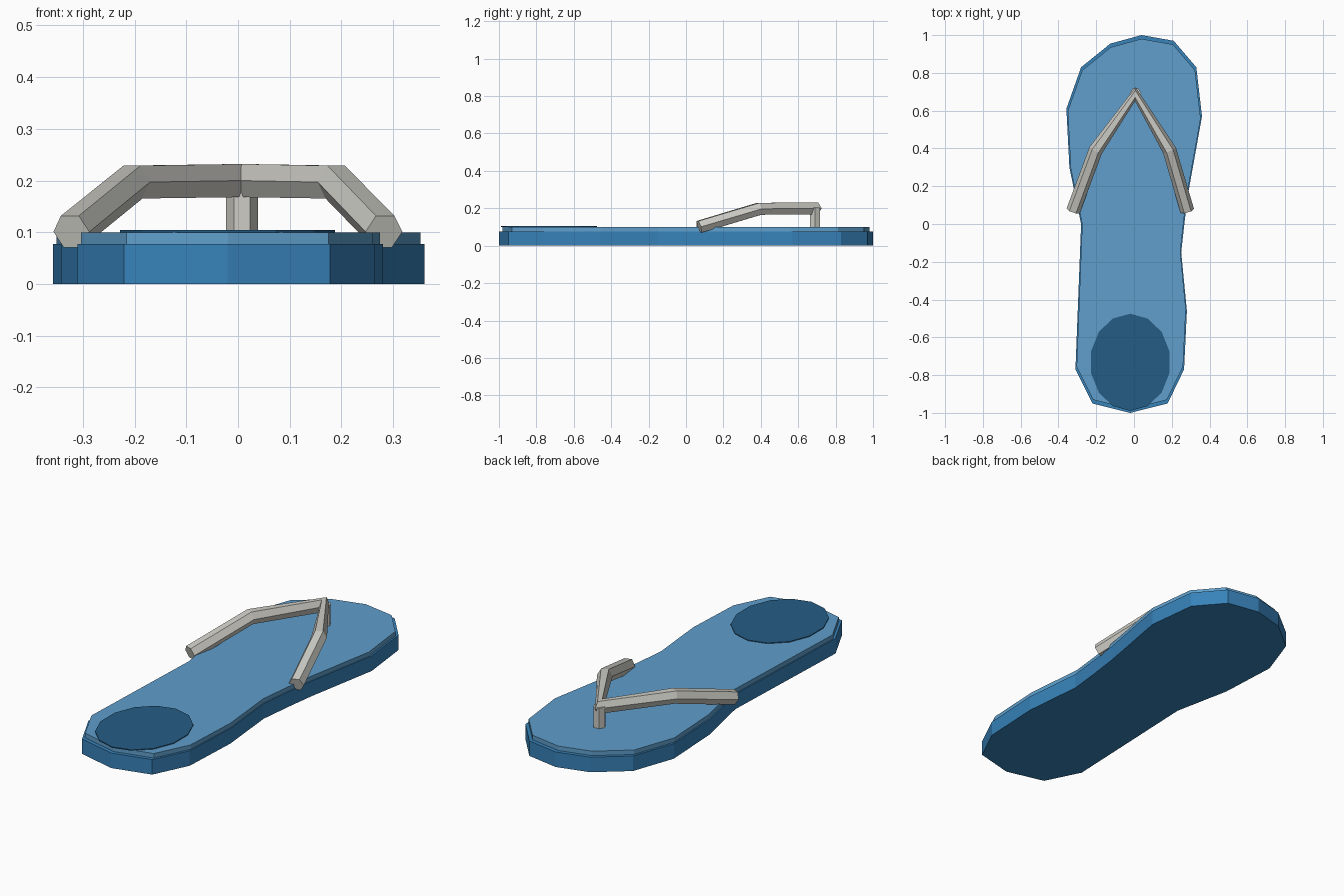
import bpy, bmesh, math
from mathutils import Vector

cube = bpy.data.objects.get("Cube")
if cube:
    bpy.data.objects.remove(cube)


def material(name, rgb):
    mat = bpy.data.materials.new(name)
    mat.use_nodes = True
    color = (*rgb, 1)
    mat.diffuse_color = color
    mat.node_tree.nodes["Principled BSDF"].inputs["Base Color"].default_value = color
    return mat


mid_blue = material("mid blue", (0.038, 0.223, 0.485))
pale_blue = material("pale blue", (0.115, 0.345, 0.60))
dark_blue = material("dark blue", (0.018, 0.107, 0.231))
light_grey = material("light grey", (0.61, 0.604, 0.558))


def finish(name, bm, mat):
    bmesh.ops.recalc_face_normals(bm, faces=bm.faces)
    mesh = bpy.data.meshes.new(name)
    bm.to_mesh(mesh)
    bm.free()
    mesh.materials.append(mat)
    obj = bpy.data.objects.new(name, mesh)
    bpy.context.collection.objects.link(obj)
    return obj


def loft(name, rings, mat):
    """Join rings of points into a closed solid with capped ends."""
    bm = bmesh.new()
    rows = [[bm.verts.new(p) for p in ring] for ring in rings]
    n = len(rows[0])
    for a, b in zip(rows, rows[1:]):
        for i in range(n):
            j = (i + 1) % n
            bm.faces.new((a[i], a[j], b[j], b[i]))
    bm.faces.new(rows[0])
    bm.faces.new(rows[-1])
    return finish(name, bm, mat)


def slab(name, outline, bottom, top, mat):
    return loft(name, [[(x, y, z) for x, y in outline] for z in (bottom, top)], mat)


def ellipse(cx, cy, rx, ry, sides, turn=0.0):
    angles = [turn + math.tau * i / sides for i in range(sides)]
    return [(cx + rx * math.cos(a), cy + ry * math.sin(a)) for a in angles]


def tube(name, path, radius, sides, mat):
    """Sweep a polygon along a path, keeping its flat side up."""
    points = [Vector(p) for p in path]
    rings = []
    for i, p in enumerate(points):
        steps = []
        if i > 0:
            steps.append((p - points[i - 1]).normalized())
        if i < len(points) - 1:
            steps.append((points[i + 1] - p).normalized())
        tangent = sum(steps, Vector()).normalized()
        side = tangent.cross(Vector((0, 0, 1))).normalized()
        up = side.cross(tangent)
        rings.append([p + radius * (side * math.cos(a) + up * math.sin(a))
                      for a in (math.tau * k / sides for k in range(sides))])
    return loft(name, rings, mat)


# Foot outline, clockwise from the toe tip
outline = [(0.04, 1.0), (0.21, 0.97), (0.33, 0.83), (0.36, 0.57), (0.29, 0.18),
           (0.27, 0.03), (0.25, -0.15), (0.28, -0.46), (0.265, -0.77),
           (0.178, -0.95), (-0.02, -1.0), (-0.22, -0.95), (-0.31, -0.77),
           (-0.28, 0.0), (-0.342, 0.30), (-0.358, 0.61), (-0.28, 0.83),
           (-0.125, 0.955)]

# Sole with a slightly smaller footbed on top
slab("sole", outline, 0, 0.077, mid_blue)
slab("footbed", [(x * 0.98, y * 0.98) for x, y in outline], 0.077, 0.1, pale_blue)

# Heel pad
slab("heel_pad", ellipse(-0.02, -0.732, 0.213, 0.257, 14, math.pi / 2),
     0.099, 0.104, dark_blue)

# Strap and toe post
tube("strap", [(-0.322, 0.07, 0.101), (-0.203, 0.39, 0.197), (0.007, 0.688, 0.2),
               (0.188, 0.39, 0.197), (0.282, 0.07, 0.101)], 0.037, 6, light_grey)
slab("toe_post", ellipse(0.008, 0.69, 0.031, 0.031, 6), 0.09, 0.205, light_grey)
